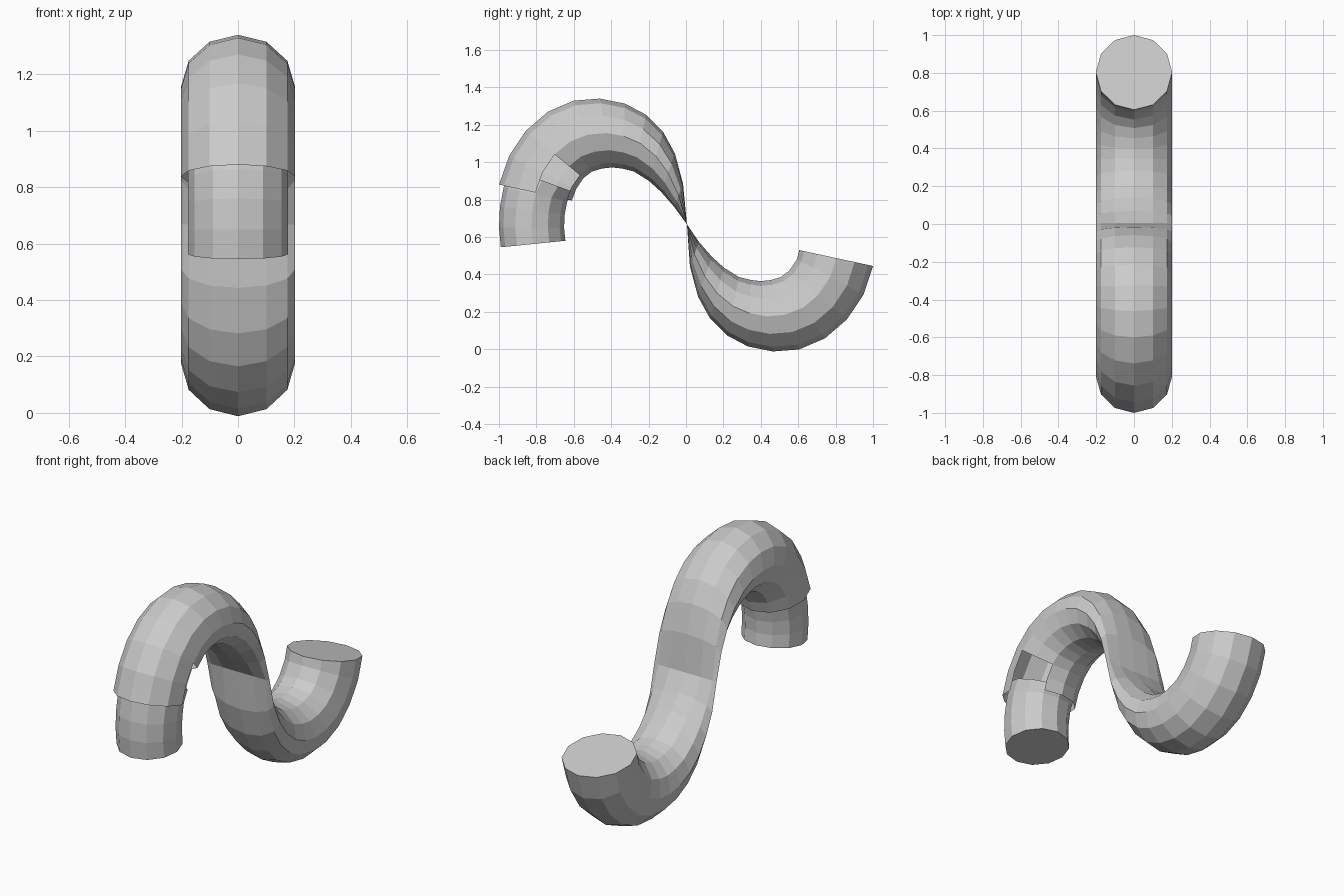
import bpy, bmesh, math

if "Cube" in bpy.data.objects:
    bpy.data.objects.remove(bpy.data.objects["Cube"])

SIDES = 12


def loft(name, pairs, width, cap_start=False, cap_end=False, hole=()):
    """Skin 12-sided rings; each pair gives the outer and inner (y, z) of a ring."""
    bm = bmesh.new()
    rings = []
    for oy, oz, iy, iz in pairs:
        ring = []
        for k in range(SIDES):
            a = 2 * math.pi * k / SIDES
            t = (1 - math.cos(a)) / 2
            ring.append(bm.verts.new((width * math.sin(a),
                                      oy + (iy - oy) * t, oz + (iz - oz) * t)))
        rings.append(ring)
    for i in range(len(rings) - 1):
        for k in range(SIDES):
            if (i, k) in hole:
                continue
            n = (k + 1) % SIDES
            bm.faces.new((rings[i][k], rings[i][n], rings[i + 1][n], rings[i + 1][k]))
    if cap_start:
        bm.faces.new(rings[0])
    if cap_end:
        bm.faces.new(rings[-1])
    bmesh.ops.recalc_face_normals(bm, faces=bm.faces)
    mesh = bpy.data.meshes.new(name)
    bm.to_mesh(mesh)
    bm.free()
    obj = bpy.data.objects.new(name, mesh)
    bpy.context.collection.objects.link(obj)
    return obj


# Half of the S bend, from the open end to the flattened waist
half = [(-1.00, .88, -.61, .795), (-.945, 1.035, -.588, .855), (-.856, 1.168, -.548, .915),
        (-.738, 1.27, -.503, .95), (-.60, 1.329, -.449, .966), (-.46, 1.34, -.395, .972),
        (-.326, 1.313, -.342, .966), (-.214, 1.254, -.278, .95), (-.123, 1.163, -.198, .90),
        (-.059, 1.046, -.134, .842), (-.016, .885, -.064, .762), (.005, .668, .005, .668)]

# Upper bend, with a broken notch on the side of its open end
loft("upper_bend", half, .202, hole=[(i, k) for i in (0, 1) for k in (3, 4)])

# Lower bend: the same half turned around the waist
loft("lower_bend", [(.005 - a, 1.336 - b - .008 * (b > .7), .005 - c, 1.336 - d)
                    if i else (1.0, .445, .605, .53)
                    for i, (a, b, c, d) in enumerate(half[:-1])] + [half[-1]],
     .202, cap_start=True)

# Thinner inner pipe emerging from the upper bend
loft("inner_pipe", [(-.99, .545, -.645, .58), (-1.0, .65, -.652, .65),
                    (-.995, .76, -.648, .725), (-.975, .865, -.635, .79),
                    (-.94, .965, -.60, .84)], .178, cap_start=True, cap_end=True)
